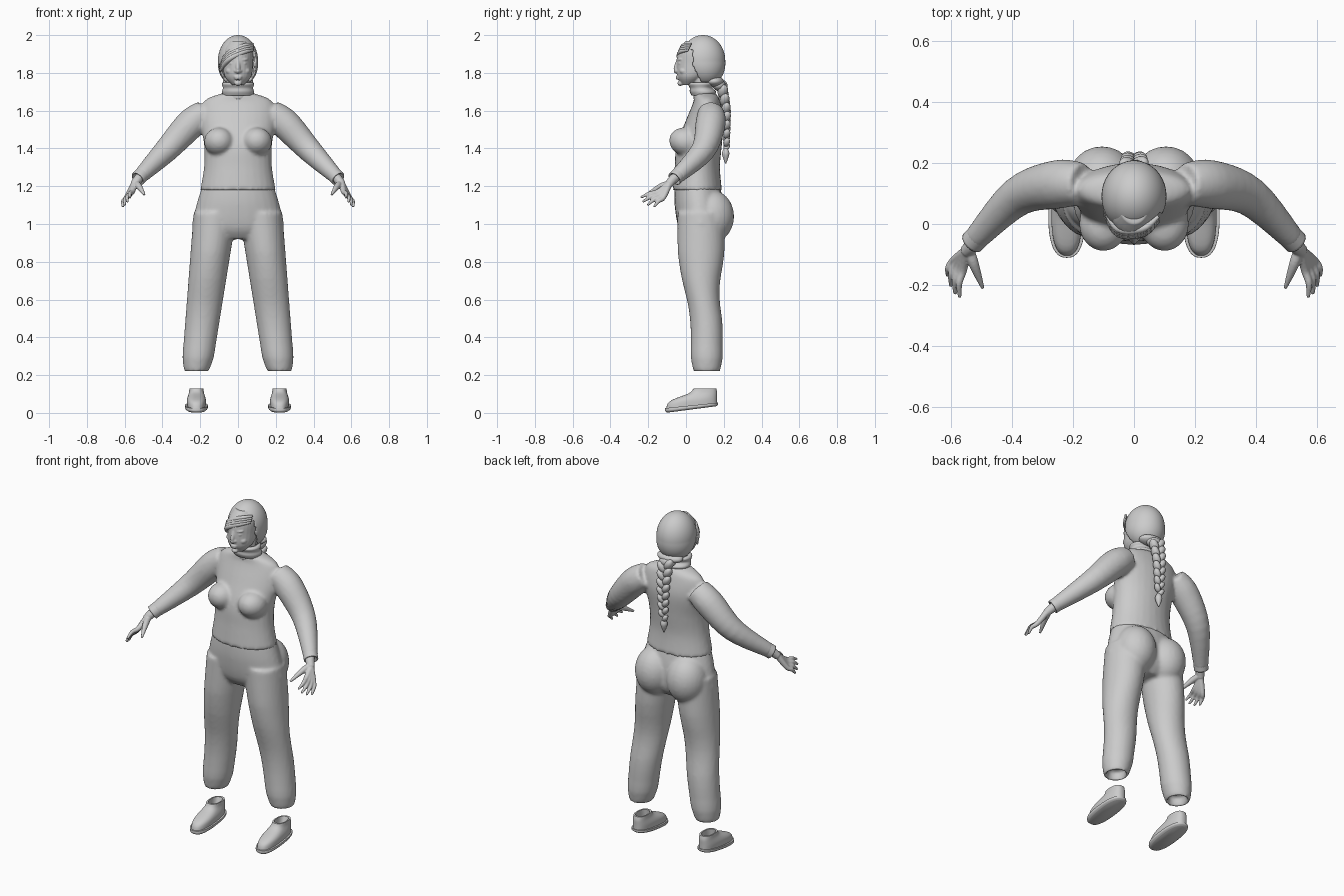
import bpy, bmesh, math
from mathutils import Vector, Matrix, Euler

cube = bpy.data.objects.get("Cube")
if cube:
    bpy.data.objects.remove(cube)

shade = (0.6, 0.6, 0.6, 1)
grey = bpy.data.materials.new("plain grey")
grey.use_nodes = True
grey.diffuse_color = shade
grey.node_tree.nodes["Principled BSDF"].inputs["Base Color"].default_value = shade


def ease(t, start, end):
    """Smooth step between start and end."""
    t = max(0, min(1, (t - start) / (end - start)))
    return t * t * (3 - t - t)


def spline(rows, steps):
    """Smoothly resample a list of equal-length rows."""
    rows = [Vector(row) for row in rows]
    padded = [rows[0], *rows, rows[-1]]
    result = []
    for before, here, there, after in zip(padded, padded[1:], padded[2:], padded[3:]):
        leave, arrive = (there - before) / 2, (after - here) / 2
        for step in range(steps):
            t = step / steps
            s = ease(t, 0, 1)
            result.append(here * (1 - s) + there * s
                          + leave * t * (1 - t) ** 2 - arrive * t * t * (1 - t))
    return result + [rows[-1]]


def loft(bm, rows, sides=28, power=1, follow=False, tuck=0, steps=5):
    """Skin oval rings (x, y, z, x radius, y radius); tuck turns the last rim inward."""
    points = spline(rows, steps)
    turns = []
    for i, point in enumerate(points):
        ahead = points[min(i + 1, len(points) - 1)] - points[max(i - 1, 0)]
        tilt = ahead.xyz.to_track_quat('Z', 'Y').to_matrix()
        turns.append(tilt if follow else Matrix.Identity(3))
    if tuck:
        end = points[-1]
        inward = (points[-2] - end).xyz.normalized() * tuck
        for depth, size in ((0, .8), (1, .7)):
            points.append(Vector((*(end.xyz + inward * depth), end[3] * size, end[4] * size)))
            turns.append(turns[-1])
    rings = []
    for point, turn in zip(points, turns):
        ring = []
        for k in range(sides):
            angle = math.tau * k / sides
            u, v = [math.copysign(abs(w) ** power, w) for w in (math.cos(angle), math.sin(angle))]
            ring.append(bm.verts.new(point.xyz + turn @ Vector((u * point[3], v * point[4], 0))))
        rings.append(ring)
    for low, high in zip(rings, rings[1:]):
        for k in range(sides):
            bm.faces.new((low[k - 1], low[k], high[k], high[k - 1]))
    bm.faces.new(rings[0])
    bm.faces.new(rings[-1])


def stack(bm, rows, x=0, **options):
    """Upright loft of (height, y, x radius, y radius)."""
    loft(bm, [(x, y, z, wide, deep) for z, y, wide, deep in rows], **options)


def tube(bm, rows, sides=14, **options):
    """Round tube through (x, y, z, radius)."""
    loft(bm, [(*row, row[-1]) for row in rows], sides, follow=True, **options)


def ball(bm, place, size, turn=(0, 0, 0), segments=24):
    matrix = Matrix.LocRotScale(Vector(place), Euler(turn), Vector(size))
    return bmesh.ops.create_uvsphere(bm, u_segments=segments, v_segments=segments * 2 // 3,
                                     radius=1, matrix=matrix)["verts"]


def mirror(bm):
    """Copy everything built so far to the other side."""
    copy = bmesh.ops.duplicate(bm, geom=bm.verts[:] + bm.edges[:] + bm.faces[:])["geom"]
    for item in copy:
        if isinstance(item, bmesh.types.BMVert):
            item.co.x *= -1


def finish(name, bm, fuse=0, relax=0):
    """Make the object; fuse merges overlapping volumes, relax softens them."""
    bmesh.ops.recalc_face_normals(bm, faces=bm.faces[:])
    for face in bm.faces:
        face.smooth = True
    mesh = bpy.data.meshes.new(name)
    bm.to_mesh(mesh)
    bm.free()
    mesh.materials.append(grey)
    part = bpy.data.objects.new(name, mesh)
    bpy.context.collection.objects.link(part)
    if fuse:
        remesh = part.modifiers.new("fuse", 'REMESH')
        remesh.mode = 'VOXEL'
        remesh.voxel_size = fuse
        remesh.use_smooth_shade = True
    if relax:
        soften = part.modifiers.new("relax", 'SMOOTH')
        soften.factor = .5
        soften.iterations = relax
    return part


# Trousers: legs with knee and calf shape, round seat, pelvis
bm = bmesh.new()
leg = []
for k in range(13):
    t = k / 12
    knee, calf, hem = ease(t, .2, .6), ease(t, .4, .75), ease(t, .9, 1.1)
    leg.append((.12 + .1 * t, .08 + .03 * calf, 1.06 - .84 * t,
                .115 - .035 * t - .03 * hem, .125 - .04 * knee - .03 * hem))
loft(bm, leg, tuck=.05, steps=2)
ball(bm, (.105, .135, 1.04), (.115, .12, .14))
mirror(bm)
stack(bm, [(1.2, .06, .19, .12), (1.1, .07, .22, .13), (.98, .08, .24, .12), (.92, .08, .16, .08)])
finish("trousers", bm, fuse=.01, relax=5)

# Sweater: sleeves, bust, torso
bm = bmesh.new()
tube(bm, [(.17, .13, 1.59, .07), (.25, .13, 1.53, .08), (.38, .09, 1.39, .065), (.52, -.05, 1.25, .04)],
     sides=20, tuck=.02)
ball(bm, (.1, 0, 1.435), (.08, .09, .075), turn=(-.25, 0, 0))
mirror(bm)
stack(bm, [(1.18, .06, .2, .13), (1.3, .06, .18, .12), (1.42, .07, .18, .12), (1.55, .1, .2, .1),
           (1.65, .11, .18, .07), (1.69, .1, .09, .06)])
finish("sweater", bm, fuse=.01, relax=4)

# Sleeve cuffs
bm = bmesh.new()
tube(bm, [(.5, -.03, 1.27, .04), (.53, -.06, 1.24, .04)], sides=20, tuck=.02)
mirror(bm)
finish("sleeve_cuffs", bm)

# Rolled collar with an open top
bm = bmesh.new()
stack(bm, [(1.68, .09, .08, .06), (1.7, .09, .085, .07), (1.72, .08, .08, .06), (1.74, .08, .085, .07),
           (1.75, .08, .08, .06)], tuck=.04)
finish("collar", bm)

# Head: paired features, then skull, neck, nose, lips and chin
bm = bmesh.new()
ball(bm, (.03, -.03, 1.87), (.025, .014, .007), turn=(0, -.1, .35))
ball(bm, (.03, -.03, 1.85), (.016, .012, .008))
ball(bm, (.04, -.01, 1.81), (.025, .025, .02))
ball(bm, (.01, -.045, 1.81), (.012, .012, .01))
mirror(bm)
stack(bm, [(1.735, .01, .03, .03), (1.78, .03, .07, .075), (1.85, .06, .08, .11), (1.92, .07, .08, .11),
           (1.97, .07, .05, .07)])
stack(bm, [(1.66, .09, .06, .05), (1.8, .08, .06, .05)])
tube(bm, [(0, -.04, 1.87, .01), (0, -.055, 1.82, .012), (0, -.05, 1.8, .01)])
ball(bm, (0, -.04, 1.78), (.023, .014, .006))
ball(bm, (0, -.04, 1.77), (.02, .014, .006))
ball(bm, (0, -.03, 1.745), (.02, .015, .014))
finish("head", bm, fuse=.004, relax=4)

# Hair cap with an open face and a slanted hairline
bm = bmesh.new()
for vert in ball(bm, (0, .09, 1.865), (.106, .118, .135), segments=96):
    drop = max(0, 1.86 - vert.co.z)
    vert.co.x *= 1 + drop
    vert.co.y += drop / 10
hidden = []
for face in bm.faces:
    spot = face.calc_center_median()
    edge = .035 + max(0, 1.84 - spot.z) / 2
    if spot.z < 1.75 or (spot.y < edge and spot.z < 1.885 + spot.x / 2):
        hidden.append(face)
bmesh.ops.delete(bm, geom=hidden, context='FACES')
cap = finish("hair_cap", bm, relax=3)
cap.modifiers.new("thickness", 'SOLIDIFY').thickness = .012

# Fringe locks swept across the forehead
bm = bmesh.new()
for k in range(4):
    back, rise = k * .005, k * .011
    tube(bm, [(.08, .01 + back, 1.92 + rise, .006), (.03, -.03 + back, 1.91 + rise, .012),
              (-.05, -.03 + back, 1.87 + rise, .014), (-.095, .03 + back, 1.81 + rise, .006)])
finish("fringe", bm)

# Braid: nape roll, alternating strands and a tied tail
bm = bmesh.new()
ball(bm, (0, .15, 1.755), (.08, .05, .03))
ball(bm, (0, .175, 1.735), (.05, .035, .03))
strands = 15
for k in range(strands):
    t = k / (strands - 1)
    side = 1 if k % 2 else -1
    size = Vector((.021, .024, .036)) * (1.15 - t * .45)
    ball(bm, (side * size.x * .8, .185 + .03 * ease(t, -.2, .5), 1.725 - t * .315), size,
         turn=(-.25, side * .6, 0), segments=15)
tube(bm, [(0, .21, 1.4, .01), (0, .21, 1.37, .02), (0, .21, 1.32, .003)])
finish("braid", bm)

# Hands: four fanned fingers, thumb and wrist
bm = bmesh.new()
wrist = Vector((.55, -.09, 1.21))
knuckles = Vector((.56, -.15, 1.17)), Vector((.59, -.12, 1.14))
tips = Vector((.57, -.24, 1.14)), Vector((.61, -.17, 1.09))
for k in range(4):
    t = k / 3
    base, tip = knuckles[0].lerp(knuckles[1], t), tips[0].lerp(tips[1], t)
    tip += (tip - base) * math.sin(t * math.pi) / 5
    bend = base.lerp(tip, .5) + Vector((.008, 0, .006))
    tube(bm, [(*wrist, .018), (*base, .014), (*bend, .011), (*tip, .006)])
tube(bm, [(.54, -.08, 1.215, .016), (.525, -.13, 1.2, .017), (.495, -.21, 1.155, .006)])
tube(bm, [(.51, -.04, 1.26, .025), (.53, -.07, 1.235, .025), (*wrist, .022)])
mirror(bm)
finish("hands", bm, fuse=.004, relax=2)

# Shoes: welted sole and hollow upper, with the heel end raised
bm = bmesh.new()
stack(bm, [(0, .03, .05, .13), (.01, .03, .06, .14), (.025, .03, .06, .14)], x=.22, sides=40, power=.8)
stack(bm, [(.02, .03, .05, .135), (.06, .04, .05, .125), (.1, .09, .04, .075), (.13, .1, .037, .06)],
      x=.22, sides=40, power=.8, tuck=.05)
for vert in bm.verts:
    behind = max(0, vert.co.y + .11)
    vert.co.z += behind * (.13 - vert.co.z)
mirror(bm)
shoes = finish("shoes", bm)
bpy.context.view_layer.objects.active = shoes
shoes.select_set(True)
bpy.ops.object.shade_smooth_by_angle(angle=math.radians(50))
